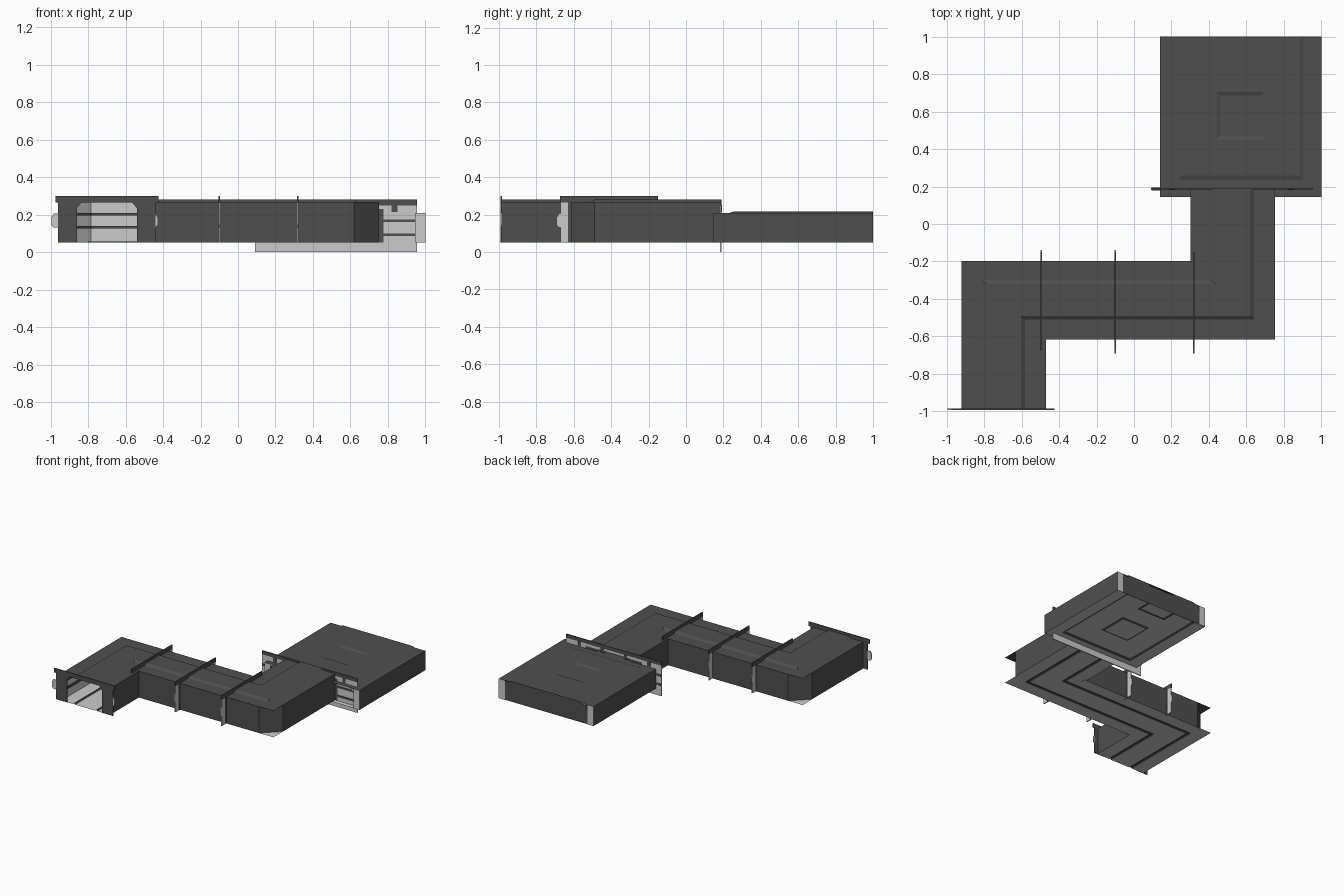
import bpy, bmesh
from mathutils import Vector

if "Cube" in bpy.data.objects:
    bpy.data.objects.remove(bpy.data.objects["Cube"])

DARK = bpy.data.materials.new("dark_cladding")
DARK.diffuse_color = (.078, .078, .078, 1)
DARK.use_nodes = True
DARK.node_tree.nodes["Principled BSDF"].inputs["Base Color"].default_value = DARK.diffuse_color
GREY = bpy.data.materials.new("grey_panel")
GREY.diffuse_color = (.8, .8, .8, 1)
GREY.use_nodes = True
GREY.node_tree.nodes["Principled BSDF"].inputs["Base Color"].default_value = GREY.diffuse_color


def make(name, verts, faces, facing=None, dark=True, dark_faces=(), recalc=False):
    """Mesh from generated points; facing turns every face toward a vector."""
    me = bpy.data.meshes.new(name)
    ob = bpy.data.objects.new(name, me)
    bpy.context.collection.objects.link(ob)
    me.materials.append(DARK if dark else GREY)
    me.materials.append(DARK)
    bm = bmesh.new()
    vs = [bm.verts.new(v) for v in verts]
    for i, f in enumerate(faces):
        bm.faces.new([vs[j] for j in f]).material_index = int(i in dark_faces)
    bmesh.ops.dissolve_degenerate(bm, dist=1e-4, edges=bm.edges[:])
    bm.normal_update()
    if recalc:
        bmesh.ops.recalc_face_normals(bm, faces=bm.faces[:])
    if facing:
        for f in bm.faces:
            if f.normal.dot(Vector(facing)) < 0:
                f.normal_flip()
    bm.to_mesh(me)
    bm.free()


def grid_faces(n, m):
    return [(i * m + j, (i + 1) * m + j, (i + 1) * m + j + 1, i * m + j + 1)
            for i in range(n - 1) for j in range(m - 1)]


def sweep(name, path, prof, dark=True):
    """Sweep (offset to the right, z) profile along a flat path with mitred corners."""
    pts = [Vector(p) for p in path]
    dirs = [(b - a).normalized() for a, b in zip(pts, pts[1:])]
    rights = [Vector((d.y, -d.x)) for d in dirs]
    verts = []
    for i, p in enumerate(pts):
        a, b = rights[max(i - 1, 0)], rights[min(i, len(rights) - 1)]
        m = (a + b) / (1 + a.dot(b))
        verts += [(p.x + m.x * d, p.y + m.y * d, z) for d, z in prof]
    make(name, verts, grid_faces(len(pts), len(prof)), dark=dark)


def corridor_sheet(name, prof, facing, dark, dark_strips=()):
    """Floor or ceiling sheet following the S-shaped centre line."""
    verts = []
    for c in range(4):
        for o, z in prof:
            x = (0.527 if c < 2 else -0.695) + o * 0.225
            y = (0.19, -0.406 - o * 0.209, -0.406 - o * 0.209, -0.99)[c]
            verts.append((x, y, z))
    n = len(prof) - 1
    make(name, verts, grid_faces(4, n + 1), facing, dark,
         {i * n + j for i in range(3) for j in dark_strips})


def prism(name, poly, at, axis, thick=0.008, dark=True):
    """Thin plate: poly is (side, z), axis is the plate's normal direction."""
    n = len(poly)
    verts = []
    for t in (-thick / 2, thick / 2):
        verts += [(at + t, s, z) if axis == 'x' else (s, at + t, z) for s, z in poly]
    faces = [tuple(range(n)), tuple(range(n, 2 * n))]
    faces += [(i, (i + 1) % n, n + (i + 1) % n, n + i) for i in range(n)]
    make(name, verts, faces, dark=dark, recalc=True)


def rect(a, b, z0, z1):
    return [(a, z0), (b, z0), (b, z1), (a, z1)]


def nested(name, rings, facing, dark, dark_rings=()):
    """Panel of nested rectangles (x0, y0, x1, y1, z), closed in the middle."""
    verts, faces = [], []
    for k, (x0, y0, x1, y1, z) in enumerate(rings):
        verts += [(x0, y0, z), (x1, y0, z), (x1, y1, z), (x0, y1, z)]
        if k:
            b = 4 * k
            faces += [(b - 4 + i, b - 4 + (i + 1) % 4, b + (i + 1) % 4, b + i) for i in range(4)]
    faces.append(tuple(range(len(verts) - 4, len(verts))))
    make(name, verts, faces, facing, dark,
         {4 * (k - 1) + i for k in dark_rings for i in range(4)})


# Corridor ceiling with raised middle, and grey floor with dark grooves
corridor_sheet("corridor_ceiling", [(-1, .267), (-.5, .267), (-.41, .28),
               (.41, .28), (.5, .267), (1, .267)], (0, 0, -1), True)
corridor_sheet("corridor_floor", [(-1, .05), (-.5, .05), (-.47, .056), (-.43, .056), (-.4, .05),
               (.4, .05), (.43, .056), (.47, .056), (.5, .05), (1, .05)], (0, 0, 1), False,
               (1, 2, 3, 5, 6, 7))

# Corridor walls: dark outside, grey lining inside, dark rails
right_path = [(.752, .19), (.752, -.49), (.62, -.615), (-.47, -.615), (-.47, -.99)]
left_path = [(-.92, -.99), (-.92, -.32), (-.79, -.197), (.302, -.197), (.302, .19)]
for side, path in (("right", right_path), ("left", left_path)):
    sweep("corridor_wall_" + side, path, [(0, .05), (0, .267)])
    sweep("corridor_lining_" + side, path, [(.012, .052), (.012, .265)], False)
    for k, z in enumerate((.125, .195)):
        sweep(f"corridor_rail_{side}_{k}", path,
              [(.012, z), (.024, z), (.024, z + .015), (.012, z + .015)])


def frame(name, c, at, axis, dark, half=.275):
    """Bulkhead: top bar, two chamfered jambs, flanges and side lugs."""
    prism(name + "_top_bar", rect(c - half, c + half, .265, .30), at, axis)
    for s in (-1, 1):
        jamb = [(.16, .05), (.16, .235), (.135, .265), (.22, .265), (.22, .05)]
        prism(f"{name}_jamb_{s}", [(c + s * a, z) for a, z in jamb], at, axis)
        prism(f"{name}_flange_{s}", rect(c + s * .22, c + s * .26, .05, .265), at, axis, dark=dark)
        e = .295 if s < 0 and half > .27 else .28 if s < 0 else .272
        lug = [(.26, .13), (e - .012, .13), (e, .145), (e, .185), (e - .012, .205), (.26, .205)]
        prism(f"{name}_lug_{s}", [(c + s * a, z) for a, z in lug], at, axis, dark=False)


for k, x in enumerate((-.494, -.10, .32)):
    frame(f"bulkhead_{k}", -.412, x, 'x', False, .262)
frame("entry_frame", -.70, -.988, 'y', True)

# Room doorway frame: sill, side panels with rails, slotted top
prism("door_sill", rect(.09, .955, 0, .05), .187, 'y', dark=False)
prism("door_top_bar", rect(.09, .955, .25, .28), .187, 'y')
prism("door_top_strip", rect(.09, .955, .23, .25), .187, 'y', dark=False)
c = .5225
for s in (-1, 1):
    jamb = [(.16, .05), (.16, .205), (.13, .23), (.255, .23), (.255, .05)]
    prism(f"door_jamb_{s}", [(c + s * a, z) for a, z in jamb], .187, 'y')
    prism(f"door_panel_{s}", rect(c + s * .255, c + s * .4325, .05, .23), .187, 'y', dark=False)
    for k, z in enumerate((.085, .16)):
        prism(f"door_rail_{s}_{k}", rect(c + s * .255, c + s * .43, z, z + .015), .187, 'y', .018)
for k in range(4):
    x = .19 + k * .21
    prism(f"door_top_tab_{k}", rect(x, x + .03, .215, .252), .187, 'y', .012)


def room_panel(name, z, step, facing, dark):
    """Stepped border, centre square and rear inset."""
    nested(name, [(.14, .145, 1, 1, z), (.235, .235, .905, 1, z), (.255, .26, .885, 1, z + step),
                  (.44, .45, .70, .705, z + step), (.46, .47, .68, .685, z),
                  (.47, .48, .67, .675, z)], facing, dark, (2, 4))
    e = .001 if dark else -step - .001
    nested(name + "_rear_inset", [(.44, .875, .70, .998, z + step + e),
           (.46, .895, .68, .998, z + step + e)], facing, dark, (1,))


room_panel("room_ceiling", .21, .008, (0, 0, -1), True)
room_panel("room_floor", .052, .006, (0, 0, 1), False)

# Room side walls: dark outside, shaped grey lining, grey end caps
for s, path in ((-1, [(.14, .145), (.14, 1)]), (1, [(1, 1), (1, .145)])):
    sweep(f"room_wall_{s}", path, [(0, .05), (0, .21)])
    sweep(f"room_lining_{s}", path, [(.055, .053), (.055, .10), (.03, .115), (.03, .16),
                                     (.055, .175), (.08, .21)], False)
    for k, y in enumerate((.145, 1)):
        verts = [(.57 + s * a, y, z) for a, z in rect(.375, .43, .05, .21)]
        make(f"room_wall_cap_{s}_{k}", verts, [range(4)], (0, 2 * k - 1, 0), False)

# Room back wall with a stepped top edge
edge = [(.19, .05), (.95, .05), (.95, .205), (.90, .205), (.88, .218), (.70, .218), (.68, .206),
        (.46, .206), (.44, .218), (.26, .218), (.24, .205), (.19, .205)]
make("room_back_wall", [(x, .997, z) for x, z in edge], [range(len(edge))], (0, -1, 0))
